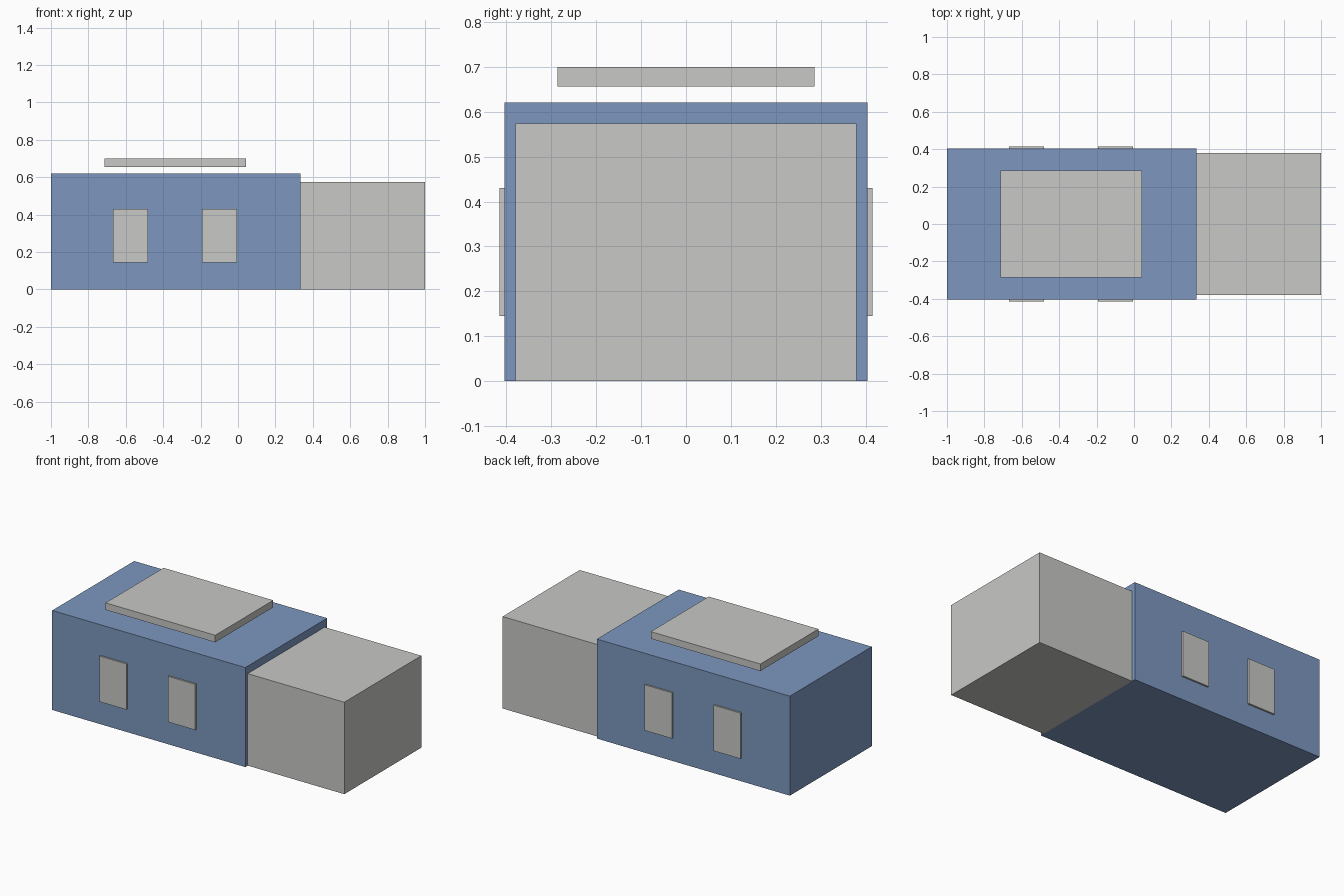
import bpy

if "Cube" in bpy.data.objects:
    bpy.data.objects.remove(bpy.data.objects["Cube"])


def material(name, rgb):
    m = bpy.data.materials.new(name)
    m.diffuse_color = (*rgb, 1)
    m.use_nodes = True
    m.node_tree.nodes["Principled BSDF"].inputs["Base Color"].default_value = m.diffuse_color
    return m


BLUE = material("body_blue", (0.205, 0.309, 0.521))
GREY = material("light_grey", (0.578, 0.578, 0.565))


def box(name, x, y, z, mat):
    """Box spanning the (min, max) range on each axis."""
    spans = (x, y, z)
    bpy.ops.mesh.primitive_cube_add(size=1, location=[(a + b) / 2 for a, b in spans])
    ob = bpy.context.object
    ob.name = name
    ob.scale = [b - a for a, b in spans]
    bpy.ops.object.transform_apply(location=False, rotation=False, scale=True)
    ob.data.materials.append(mat)
    return ob


# Main body and the slightly smaller end section
box("body", (-1, 0.333), (-0.404, 0.404), (0, 0.621), BLUE)
box("end_section", (0.333, 1), (-0.38, 0.38), (0, 0.574), GREY)

# Roof panel hovering above the body
box("roof_panel", (-0.714, 0.043), (-0.286, 0.286), (0.656, 0.70), GREY)

# Two raised windows on each long side
for side, y in (("front", (-0.415, -0.404)), ("back", (0.404, 0.415))):
    for i, x in enumerate(((-0.667, -0.48), (-0.193, -0.005))):
        box(f"{side}_window_{i + 1}", x, y, (0.145, 0.43), GREY)
